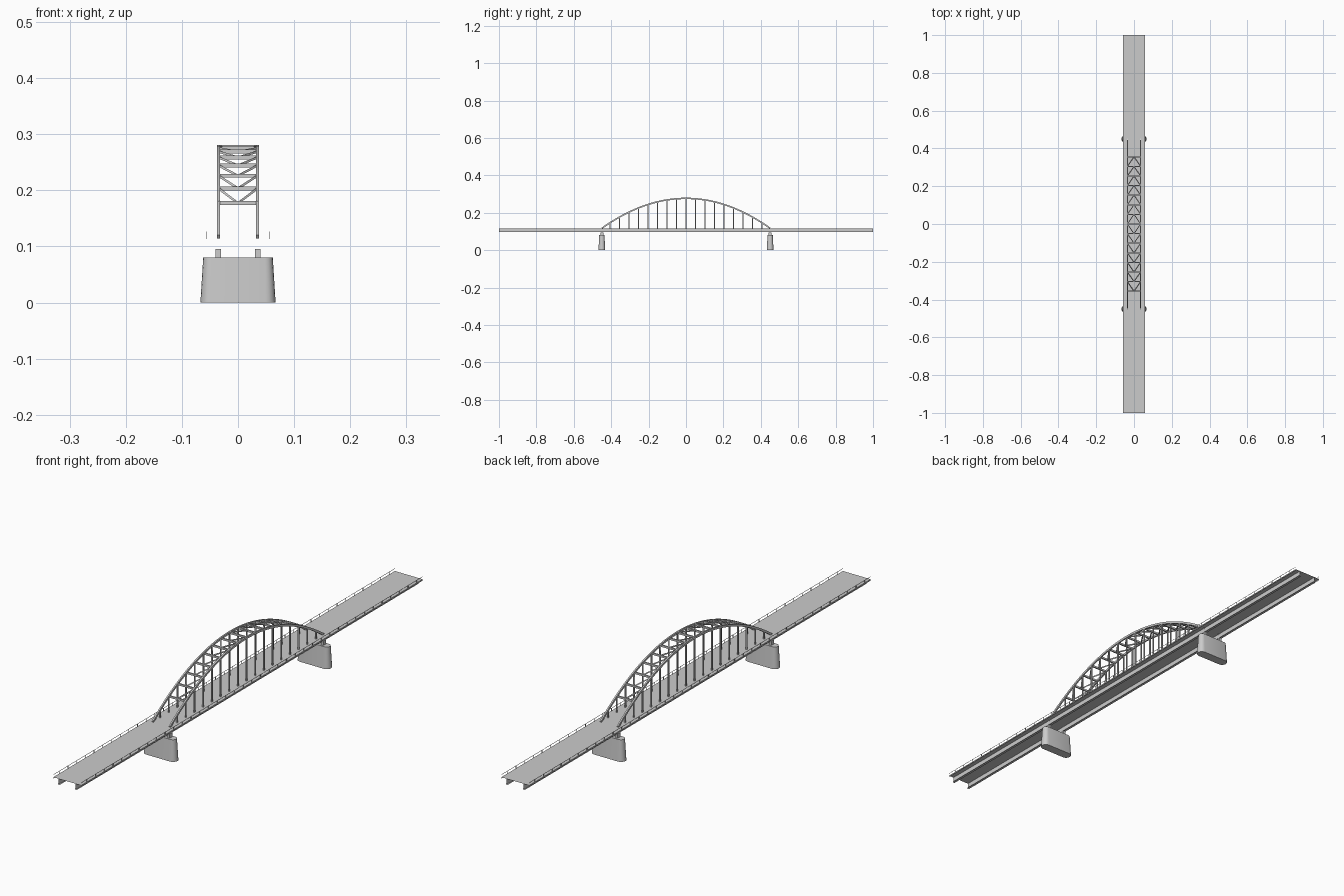
import bpy, bmesh, math
from mathutils import Vector

if "Cube" in bpy.data.objects:
    bpy.data.objects.remove(bpy.data.objects["Cube"])

HALF_SPAN, DECK_Z, CROWN_Z, ARCH_X, STEP = 0.45, 0.117, 0.277, 0.035, 0.0508


def arch_z(y):
    return DECK_Z + (CROWN_Z - DECK_Z) * (1 - (y / HALF_SPAN) ** 2)


def finish(name, bm, mirror=""):
    bmesh.ops.recalc_face_normals(bm, faces=bm.faces)
    me = bpy.data.meshes.new(name)
    bm.to_mesh(me)
    bm.free()
    ob = bpy.data.objects.new(name, me)
    bpy.context.collection.objects.link(ob)
    if mirror:
        mod = ob.modifiers.new("mirror", 'MIRROR')
        mod.use_axis = [a in mirror for a in "xyz"]
        mod.use_mirror_merge = False
    return ob


def beam(bm, a, b, w, h):
    """Rectangular bar from a to b, w wide and h deep."""
    a, b = Vector(a), Vector(b)
    d = (b - a).normalized()
    ref = Vector((1, 0, 0)) if abs(d.x) < 0.5 else Vector((0, 1, 0))
    u = (ref - d * ref.dot(d)).normalized()
    v = d.cross(u)
    ends = []
    for p in (a, b):
        ends.append([bm.verts.new(p + u * w / 2 * s + v * h / 2 * t)
                     for s, t in ((-1, -1), (1, -1), (1, 1), (-1, 1))])
    lo, hi = ends
    bm.faces.new(lo[::-1])
    bm.faces.new(hi)
    for i in range(4):
        j = (i + 1) % 4
        bm.faces.new((lo[i], lo[j], hi[j], hi[i]))


def sheet(bm, pts):
    """Thin sheet: open x-z line extruded along the whole bridge."""
    rows = [[bm.verts.new((x, y, z)) for x, z in pts] for y in (-1, 1)]
    for i in range(len(pts) - 1):
        bm.faces.new((rows[0][i], rows[0][i + 1], rows[1][i + 1], rows[1][i]))


# Road deck with turned-down edges
bm = bmesh.new()
sheet(bm, [(-0.057, 0.112), (-0.057, DECK_Z), (0.057, DECK_Z), (0.057, 0.112)])
finish("deck", bm)

# Girders under the deck: web and bottom flange
bm = bmesh.new()
sheet(bm, [(ARCH_X, DECK_Z), (ARCH_X, 0.096)])
sheet(bm, [(ARCH_X - 0.005, 0.096), (ARCH_X + 0.005, 0.096)])
finish("deck_girder", bm, "x")

# Arch rib: rectangular section swept along the parabola
bm = bmesh.new()
N = 36
prev = None
for i in range(N + 1):
    y = -HALF_SPAN + 2 * HALF_SPAN * i / N
    slope = -2 * (CROWN_Z - DECK_Z) * y / HALF_SPAN ** 2
    n = Vector((0, -slope, 1)).normalized()
    c = Vector((ARCH_X, y, arch_z(y)))
    ring = [bm.verts.new(c + Vector((s * 0.0028, 0, 0)) + n * t * 0.004)
            for s, t in ((-1, -1), (1, -1), (1, 1), (-1, 1))]
    if prev:
        for k in range(4):
            j = (k + 1) % 4
            bm.faces.new((prev[k], prev[j], ring[j], ring[k]))
    else:
        bm.faces.new(ring[::-1])
    prev = ring
bm.faces.new(prev)
finish("arch_rib", bm, "x")

# Hangers
bm = bmesh.new()
for i in range(-8, 9):
    y = i * STEP
    beam(bm, (ARCH_X, y, DECK_Z), (ARCH_X, y, arch_z(y)), 0.0045, 0.0045)
finish("hangers", bm, "x")

# Cross struts between the ribs
bm = bmesh.new()
for i in range(-7, 8):
    y = i * STEP
    beam(bm, (-ARCH_X, y, arch_z(y)), (ARCH_X, y, arch_z(y)), 0.005, 0.007)
finish("cross_struts", bm)

# Diagonal bracing, from the middle of each strut to the ends of the next
bm = bmesh.new()
for i in range(-7, 0):
    y0, y1 = i * STEP, (i + 1) * STEP
    beam(bm, (0, y0, arch_z(y0)), (ARCH_X, y1, arch_z(y1)), 0.004, 0.004)
finish("diagonal_bracing", bm, "xy")

# Railings
bm = bmesh.new()
for i in range(-19, 20):
    y = i * 0.0508
    beam(bm, (0.0565, y, 0.113), (0.0565, y, 0.127), 0.0015, 0.0015)
beam(bm, (0.0565, -1, 0.1265), (0.0565, 1, 0.1265), 0.001, 0.001)
finish("railing", bm, "x")

# Piers: tapered, round-ended
bm = bmesh.new()
rings = []
for z, hx, r in ((0, 0.067, 0.018), (0.08, 0.062, 0.014)):
    ring = []
    for side in (1, -1):
        for k in range(9):
            a = -math.pi / 2 + math.pi * k / 8
            ring.append(bm.verts.new((side * (hx - r + r * math.cos(a)),
                                      HALF_SPAN + side * r * math.sin(a), z)))
    rings.append(ring)
lo, hi = rings
bm.faces.new(lo[::-1])
bm.faces.new(hi)
for i in range(len(lo)):
    j = (i + 1) % len(lo)
    bm.faces.new((lo[i], lo[j], hi[j], hi[i]))
pier = finish("pier", bm, "y")
bpy.context.view_layer.objects.active = pier
pier.select_set(True)
bpy.ops.object.shade_smooth_by_angle(angle=math.radians(35))

# Bearings between piers and girders
bm = bmesh.new()
beam(bm, (ARCH_X, HALF_SPAN, 0.08), (ARCH_X, HALF_SPAN, 0.0955), 0.01, 0.016)
finish("bearing", bm, "xy")
